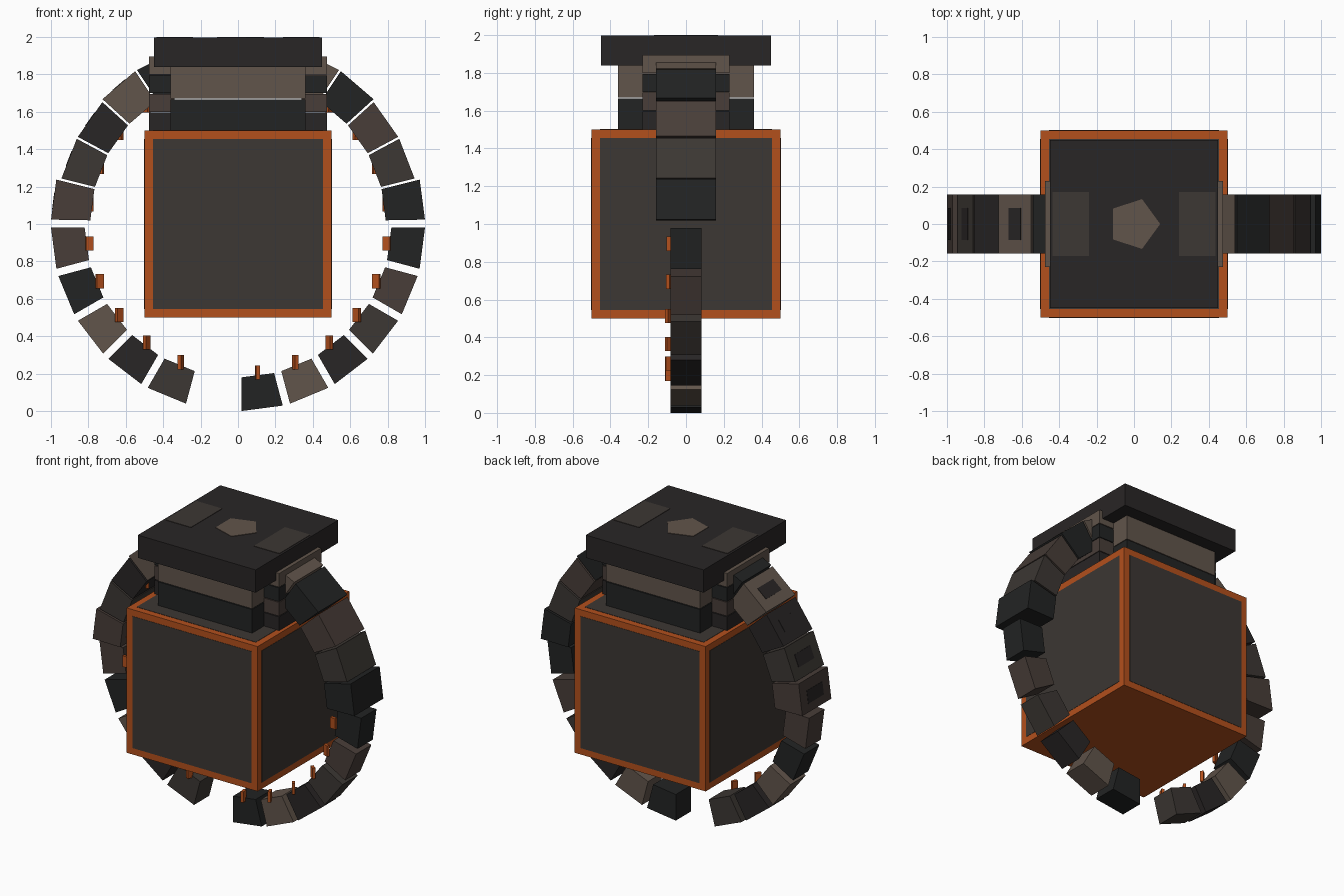
import bpy, math

if "Cube" in bpy.data.objects:
    bpy.data.objects.remove(bpy.data.objects["Cube"])

def mat(name, rgb):
    m = bpy.data.materials.new(name)
    m.diffuse_color = (*rgb, 1)
    m.use_nodes = True
    m.node_tree.nodes["Principled BSDF"].inputs["Base Color"].default_value = m.diffuse_color
    return m

ORANGE = mat("orange", (0.45, 0.08, 0.012))
BLACK = mat("black", (0.016, 0.017, 0.017))
DARK = mat("dark", (0.022, 0.019, 0.019))
GREY = mat("grey", (0.045, 0.038, 0.033))
BROWN = mat("brown", (0.065, 0.047, 0.04))
LIGHT = mat("light", (0.12, 0.09, 0.07))

def mesh(name, verts, faces, m):
    me = bpy.data.meshes.new(name)
    me.from_pydata(verts, [], faces)
    me.materials.append(m)
    ob = bpy.data.objects.new(name, me)
    bpy.context.collection.objects.link(ob)
    return ob

def prism(name, pts, y0, y1, m):
    """Extrude an x-z outline along y."""
    n = len(pts)
    verts = [(x, y, z) for y in (y0, y1) for x, z in pts]
    faces = [tuple(range(n)), tuple(range(2 * n - 1, n - 1, -1))]
    faces += [(i, i + n, (i + 1) % n + n, (i + 1) % n) for i in range(n)]
    # the outline direction decides which way the faces point
    area = sum(pts[i][0] * pts[(i + 1) % n][1] - pts[(i + 1) % n][0] * pts[i][1] for i in range(n))
    if area < 0:
        faces = [f[::-1] for f in faces]
    return mesh(name, verts, faces, m)

def box(name, x, y, z, m):
    return prism(name, [(x[0], z[0]), (x[1], z[0]), (x[1], z[1]), (x[0], z[1])], y[0], y[1], m)

def ring_block(name, a0, a1, r0, r1, gap, half, side, m):
    """Ring link between two angles around (0, 1), ends set back by a parallel gap."""
    def p(r, a, s):
        t = math.radians(a) + s * math.asin(gap / r)
        return (side * r * math.cos(t), 1 + r * math.sin(t))
    pts = [p(r0, a0, 1), p(r1, a0, 1), p(r1, a1, -1), p(r0, a1, -1)]
    return prism(name, pts, -half, half, m)

# Orange core cube with inset dark panels
box("core_cube", (-.5, .5), (-.5, .5), (.5, 1.5), ORANGE)
P, E = .455, .502
for s in (-1, 1):
    box("core_panel_y", (-P, P), sorted((s * .49, s * E)), (.545, 1.455), GREY)
    box("core_panel_x", sorted((s * .49, s * E)), (-P, P), (.545, 1.455), GREY)
box("core_panel_top", (-P, P), (-P, P), (1.49, 1.502), GREY)

# Stacked head with a wide cap
box("head_lower", (-.36, .36), (-.36, .36), (1.5, 1.665), BLACK)
box("head_upper", (-.36, .36), (-.36, .36), (1.67, 1.84), LIGHT)
box("cap", (-.45, .45), (-.45, .45), (1.84, 1.997), DARK)

# Side brackets and cap plates
for s in (-1, 1):
    for k, m in enumerate((DARK, BROWN, BLACK, LIGHT)):
        box("side_bracket", sorted((s * .34, s * .475)), (-.23, .23),
            (1.5 + .1 * k, 1.595 + .1 * k), m)
    box("cap_plate", sorted((s * .24, s * .435)), (-.17, .17), (1.98, 2.0), GREY)

# Five-sided cap stud
star = [(.14 * math.cos(k * math.tau / 5), .14 * math.sin(k * math.tau / 5)) for k in range(5)]
mesh("cap_stud", [(x, y, z) for z in (1.98, 2.0) for x, y in star],
     [(4, 3, 2, 1, 0), (5, 6, 7, 8, 9)] +
     [(i, (i + 1) % 5, (i + 1) % 5 + 5, i + 5) for i in range(5)], LIGHT)

# Broken ring: wide links above, narrow links below
upper = {1: (BLACK, GREY, BROWN, BLACK, LIGHT), -1: (BROWN, GREY, DARK, LIGHT, BLACK)}
lower = {1: (BLACK, BROWN, GREY, DARK, LIGHT, BLACK), -1: (BROWN, BLACK, LIGHT, DARK, GREY)}
for s in (1, -1):
    for k, m in enumerate(upper[s]):
        a = 14.1 * k + (1 if k == 0 else 0)
        r = (1.0, .975, .975, .985, .985)[k]
        ring_block("upper_link", a, 14.1 * (k + 1), .79, r, .006, .158, s, m)
        # small dark insets on the outer faces of the left links
        if s < 0 and k < 4:
            mid, h = 14.1 * (k + .5), 2.6
            ring_block("link_inset", mid - h, mid + h, r - .05, r - .003, .001, .085, s, DARK)
    for k, m in enumerate(lower[s]):
        ring_block("lower_link", -15 * (k + 1), -15 * k, .82, 1.0, .02, .083, s, m)

# Orange tabs along the inside of the ring
def tab(angle):
    t = math.radians(angle)
    ob = box("ring_tab", (-.02, .02), (-.01, .01), (-.0375, .0375), ORANGE)
    ob.location = (.8 * math.cos(t), -.09, 1 + .8 * math.sin(t))
    ob.rotation_euler = (0, 0, t)

for k in range(24):
    angle = 7.5 + 15 * k
    if not 255 < angle < 270:
        tab(angle)
